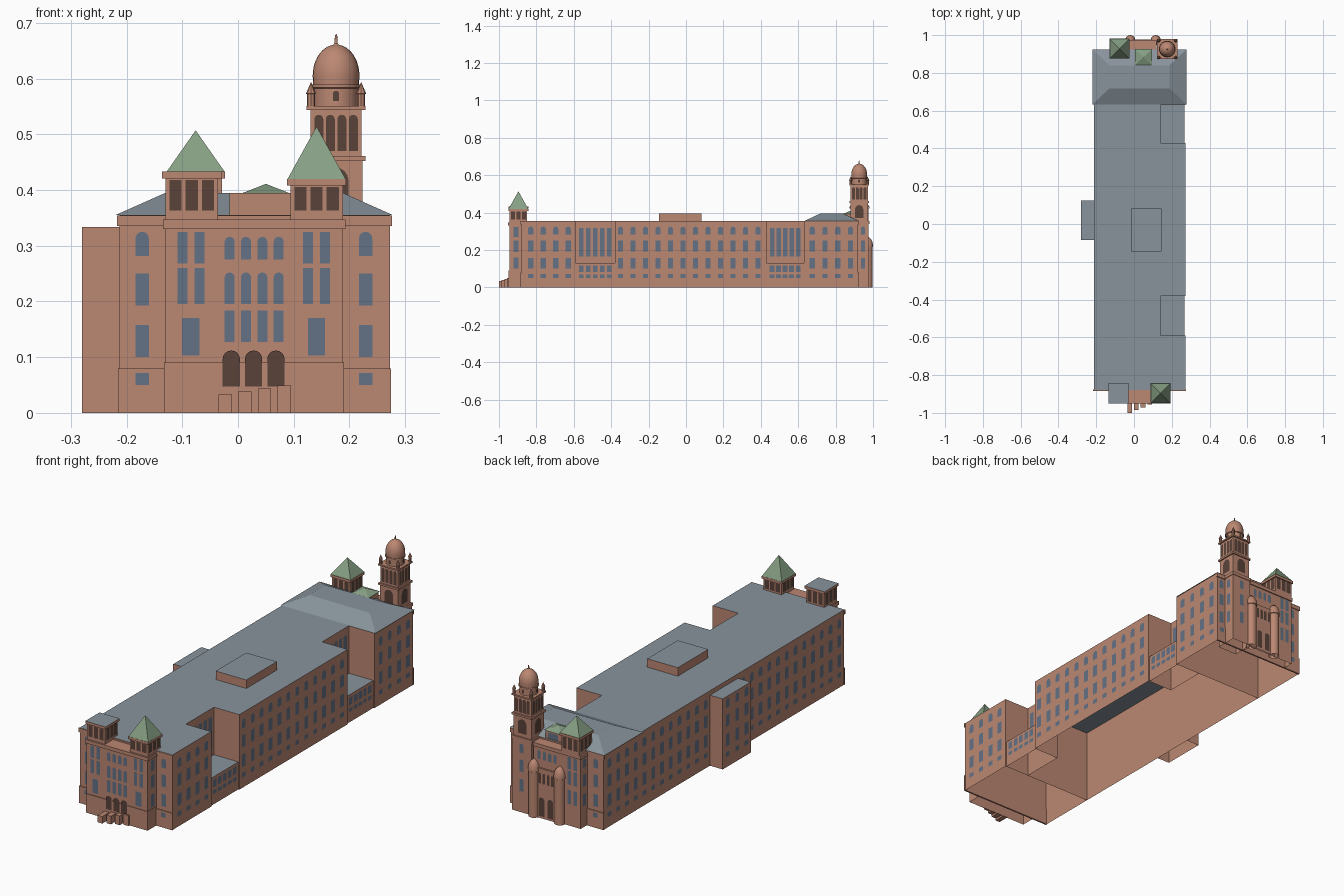
import bpy, bmesh, math
from mathutils import Vector

old = bpy.data.objects.get("Cube")
if old:
    bpy.data.objects.remove(old, do_unlink=True)


def material(name, rgb):
    m = bpy.data.materials.new(name)
    m.use_nodes = True
    m.diffuse_color = (*rgb, 1)
    m.node_tree.nodes["Principled BSDF"].inputs["Base Color"].default_value = (*rgb, 1)
    return m


BRICK = material("brick", (0.50, 0.245, 0.17))
SLATE = material("slate roof", (0.25, 0.295, 0.335))
GREEN = material("green copper", (0.24, 0.35, 0.23))
GLASS = material("blue glass", (0.125, 0.17, 0.235))
DARK = material("dark opening", (0.10, 0.055, 0.042))


def finish(name, bm, mat, roof=None):
    me = bpy.data.meshes.new(name)
    bm.to_mesh(me)
    bm.free()
    me.materials.append(mat)
    if roof:                      # upward faces take the roof colour
        me.materials.append(roof)
        for p in me.polygons:
            if p.normal.z > 0.9:
                p.material_index = 1
    ob = bpy.data.objects.new(name, me)
    bpy.context.collection.objects.link(ob)
    return ob


def box(name, x, y, z, mat=BRICK, roof=None, inset=(0, 0), hollow=False):
    """Box over three ranges; inset narrows the top, hollow drops the underside."""
    bm = bmesh.new()
    bmesh.ops.create_cube(bm, size=1)
    for v in bm.verts:
        top = v.co.z > 0
        sx, sy = (1 if v.co.x > 0 else -1), (1 if v.co.y > 0 else -1)
        hx = (x[1] - x[0]) / 2 - (inset[0] if top else 0)
        hy = (y[1] - y[0]) / 2 - (inset[1] if top else 0)
        v.co = (sum(x) / 2 + sx * hx, sum(y) / 2 + sy * hy, z[1] if top else z[0])
    if hollow:
        bm.normal_update()
        bmesh.ops.delete(bm, geom=[f for f in bm.faces if f.normal.z < -0.9], context="FACES")
    bmesh.ops.remove_doubles(bm, verts=bm.verts, dist=1e-5)
    return finish(name, bm, mat, roof)


def prism(name, outline, z0, z1, mat, roof):
    """Upright walls over an outline, with a roof and no underside."""
    bm = bmesh.new()
    low = [bm.verts.new((px, py, z0)) for px, py in outline]
    high = [bm.verts.new((px, py, z1)) for px, py in outline]
    n = len(outline)
    for i in range(n):
        j = (i + 1) % n
        bm.faces.new((low[i], low[j], high[j], high[i]))
    bm.faces.new(high)
    bm.normal_update()
    return finish(name, bm, mat, roof)


def lathe(name, cx, cy, profile, segs=24, mat=BRICK, smooth=True):
    bm = bmesh.new()
    rings = [[bm.verts.new((cx + r * math.cos(a), cy + r * math.sin(a), z))
              for a in (math.tau * k / segs for k in range(segs))] for r, z in profile]
    for a, b in zip(rings, rings[1:]):
        for i in range(segs):
            j = (i + 1) % segs
            bm.faces.new((a[i], a[j], b[j], b[i]))
    bmesh.ops.remove_doubles(bm, verts=bm.verts, dist=1e-5)
    bmesh.ops.recalc_face_normals(bm, faces=bm.faces)
    ob = finish(name, bm, mat)
    if smooth:
        bpy.ops.object.select_all(action="DESELECT")
        ob.select_set(True)
        bpy.context.view_layer.objects.active = ob
        bpy.ops.object.shade_smooth_by_angle(angle=math.radians(35))
    return ob


def windows(name, axis, side, pos, us, w, rows, mat=GLASS):
    """Thin panes on a wall facing side*axis; rows are (z0, z1, arched)."""
    bm = bmesh.new()
    at = pos + side * 0.002
    out = Vector((side, 0, 0) if axis == "x" else (0, side, 0))
    for u in us:
        for z0, z1, arched in rows:
            r = w / 2
            pts = [(u - r, z0), (u + r, z0)]
            if arched:
                pts += [(u + r * math.cos(math.pi * k / 8), z1 - r + r * math.sin(math.pi * k / 8))
                        for k in range(9)]
            else:
                pts += [(u + r, z1), (u - r, z1)]
            f = bm.faces.new([bm.verts.new((at, a, z) if axis == "x" else (a, at, z)) for a, z in pts])
            f.normal_update()
            if f.normal.dot(out) < 0:
                f.normal_flip()
    return finish(name, bm, mat)


def spread(a, b, n):
    return [a + (b - a) * k / (n - 1) for k in range(n)]


W, E = -0.213, 0.273            # outer side walls
S, N = -0.88, 0.92              # outer end walls
TOP = 0.355
REC = [(-0.59, -0.38), (0.43, 0.63)]

# Main body: two end blocks and a centre with two light wells
box("front_block", (W, E), (S, REC[0][0]), (0, TOP), roof=SLATE, hollow=True)
box("rear_block", (W, E), (REC[1][1], N), (0, TOP), roof=SLATE, hollow=True)
prism("centre_block", [(W, -0.59), (0.14, -0.59), (0.14, -0.38), (E, -0.38), (E, 0.43),
                       (0.14, 0.43), (0.14, 0.63), (W, 0.63)], 0, TOP, BRICK, SLATE)
for tag, ys in zip(("front", "rear"), REC):
    box(tag + "_well_base", (0.14, 0.268), ys, (0, 0.13), roof=SLATE, hollow=True)
box("side_annex", (-0.28, W), (-0.085, 0.125), (0, 0.334), roof=SLATE, hollow=True)
box("roof_house", (-0.015, 0.145), (-0.145, 0.083), (TOP, 0.395), roof=SLATE)
box("hip_roof", (-0.22, 0.278), (0.633, 0.925), (TOP, 0.395), GREEN, SLATE, inset=(0.09, 0.085))

# Plinths and cornices on the end walls
for tag, y, d in (("front", S, -1), ("rear", N, 1)):
    near = sorted((y - d * 0.004, y + d * 0.004))
    box(tag + "_plinth", (W - 0.002, E + 0.002), near, (0, 0.08))
    box(tag + "_cornice", (W - 0.004, E + 0.003), near, (0.335, TOP - 0.001))

# Side windows
ROWS = [(0.05, 0.072, False), (0.1, 0.158, False), (0.193, 0.25, False), (0.282, 0.325, True)]
windows("left_front_windows", "x", 1, E, spread(-0.83, -0.63, 4), 0.028, ROWS)
windows("left_centre_windows", "x", 1, E, spread(-0.35, 0.385, 12), 0.028, ROWS)
windows("left_rear_windows", "x", 1, E, spread(0.675, 0.88, 4), 0.028, ROWS)
windows("right_front_windows", "x", -1, W, spread(-0.84, -0.12, 12), 0.028, ROWS)
windows("right_rear_windows", "x", -1, W, spread(0.16, 0.88, 12), 0.028, ROWS)
windows("annex_windows", "x", -1, -0.28, spread(-0.05, 0.09, 3), 0.028, ROWS)
for tag, ys in zip(("front", "rear"), REC):
    us = spread(ys[0] + 0.03, ys[1] - 0.03, 5)
    windows(tag + "_well_windows", "x", 1, 0.14, us, 0.024, [(0.165, 0.318, False)])
    windows(tag + "_well_base_windows", "x", 1, 0.268, us[::1], 0.026,
            [(0.05, 0.068, False), (0.082, 0.118, False)])

# Corner bay windows at both ends
for tag, y, d in (("front", S, -1), ("rear", N, 1)):
    windows(tag + "_bay_windows", "y", d, y, (-0.172, 0.229 if d < 0 else 0.25), 0.024, ROWS[1:])
    windows(tag + "_bay_basement_windows", "y", d, y + d * 0.004,
            (-0.172, 0.229 if d < 0 else 0.25), 0.024, ROWS[:1])

# Front pavilion
PF = -0.945
box("front_pavilion", (-0.131, 0.188), (PF, S), (0, 0.335), hollow=True)
box("front_pavilion_plinth", (-0.133, 0.19), (PF - 0.003, S), (0, 0.09), hollow=True)
box("front_pavilion_cornice", (-0.135, 0.193), (PF - 0.006, S), (0.33, 0.347))
windows("pavilion_centre_windows", "y", -1, PF, spread(-0.015, 0.073, 4), 0.018,
        [(0.127, 0.184, False), (0.195, 0.252, True), (0.275, 0.316, True)])
windows("pavilion_side_windows", "y", -1, PF, (-0.1, -0.069, 0.126, 0.156), 0.018,
        [(0.195, 0.26, False), (0.268, 0.325, False)])
windows("pavilion_lower_windows", "y", -1, PF, (-0.085, 0.141), 0.031, [(0.103, 0.17, False)])
windows("entrance_arches", "y", -1, PF - 0.003, (-0.012, 0.028, 0.068), 0.031,
        [(0.047, 0.112, True)], DARK)
for side, x in ((-1, -0.131), (1, 0.188)):
    windows("pavilion_flank_windows", "x", side, x, (-0.908,), 0.026,
            [(0.1, 0.16, False), (0.19, 0.25, False), (0.27, 0.322, False)])
for k in range(4):
    x = -0.035 + 0.0353 * k
    box("entrance_step", (x, x + 0.024), (-1 + 0.0145 * k, PF), (0, 0.033 + 0.0055 * k))


# Small square turrets with open lanterns
def lantern(name, cx, cy, cap, apex=None):
    h = 0.047
    box(name + "_lantern", (cx - h, cx + h), (cy - h, cy + h), (0.335, cap - 0.012))
    box(name + "_cap", (cx - 0.053, cx + 0.053), (cy - 0.053, cy + 0.053), (cap - 0.012, cap),
        roof=SLATE)
    for axis, c, o in (("x", cx, cy), ("y", cy, cx)):
        for s in (-1, 1):
            windows(name + "_openings", axis, s, c + s * h, spread(o - 0.029, o + 0.029, 3), 0.022,
                    [(0.363, cap - 0.015, False)], DARK)
    if apex:
        box(name + "_spire", (cx - 0.052, cx + 0.052), (cy - 0.052, cy + 0.052), (cap, apex),
            GREEN, inset=(0.052, 0.052))


lantern("front_right_turret", -0.083, -0.896, 0.433)
lantern("front_left_turret", 0.141, -0.896, 0.42, 0.514)
lantern("rear_right_turret", -0.076, 0.928, 0.433, 0.507)

# Rear pavilion and porch between round turrets
PR = 0.97
box("rear_pavilion", (-0.127, 0.12), (N, PR), (0, 0.335), hollow=True)
box("rear_pavilion_cornice", (-0.131, 0.12), (N, PR + 0.005), (0.33, 0.347))
windows("rear_pavilion_windows", "y", 1, PR, spread(0.005, 0.09, 4), 0.016, [(0.275, 0.316, True)])
windows("rear_side_windows", "y", 1, PR, (-0.1, -0.069), 0.018,
        [(0.103, 0.17, False), (0.195, 0.26, False), (0.268, 0.325, False)])
windows("rear_flank_windows", "x", -1, -0.127, (0.945,), 0.024, ROWS[1:])
box("rear_porch", (-0.02, 0.115), (PR, 0.978), (0, 0.235), hollow=True)
windows("porch_openings", "y", 1, 0.978, spread(0.015, 0.08, 4), 0.013, [(0.165, 0.215, True)], DARK)
windows("porch_doors", "y", 1, 0.978, (0.025, 0.07), 0.028, [(0.01, 0.1, True)], DARK)
for x in (-0.02, 0.115):
    lathe("round_turret", x, 0.973, [(0.024, 0), (0.024, 0.215), (0.027, 0.217), (0.027, 0.225),
                                     (0.024, 0.243), (0.016, 0.258), (0, 0.272)], 20)
box("dormer", (0.008, 0.092), (0.845, 0.922), (TOP, 0.393))
box("dormer_roof", (0.004, 0.096), (0.84, 0.926), (0.393, 0.411), GREEN, inset=(0.046, 0.043))
windows("dormer_window", "y", 1, 0.922, (0.05,), 0.05, [(0.358, 0.385, False)])

# Great bell tower
TX, TY = 0.176, 0.926


def stage(name, h, z0, z1, **kw):
    return box(name, (TX - h, TX + h), (TY - h, TY + h), (z0, z1), **kw)


stage("tower_base", 0.051, 0, 0.347, hollow=True)
stage("tower_base_cornice", 0.054, 0.34, 0.355)
stage("tower_shaft", 0.047, 0.355, 0.455)
stage("tower_shaft_cornice", 0.053, 0.452, 0.461)
stage("tower_belfry", 0.046, 0.461, 0.545)
stage("tower_belfry_cornice", 0.053, 0.544, 0.551)
for axis, c, o in (("x", TX, TY), ("y", TY, TX)):
    for s in (-1, 1):
        windows("belfry_openings", axis, s, c + s * 0.046, spread(o - 0.031, o + 0.031, 4), 0.016,
                [(0.47, 0.535, True)], DARK)
        windows("shaft_openings", axis, s, c + s * 0.047, (o,), 0.044, [(0.372, 0.44, True)], DARK)
        if (axis, s) in (("x", 1), ("y", 1)):
            windows("tower_base_windows", axis, s, c + s * 0.051, (o + 0.02, ) if axis == "x" else (o,),
                    0.022, ROWS[1:])
lathe("tower_drum", TX, TY, [(0.04, 0.551), (0.04, 0.582), (0.044, 0.584), (0.044, 0.589), (0.03, 0.589)])
for axis, c, o in (("x", TX, TY), ("y", TY, TX)):
    for s in (-1, 1):
        windows("drum_openings", axis, s, c + s * 0.0395, (o,), 0.011, [(0.56, 0.578, True)], DARK)
dome = [(0.041, 0.587), (0.042, 0.605)]
dome += [(0.042 * math.cos(a), 0.605 + 0.056 * math.sin(a)) for a in spread(0.15, 1.45, 9)]
lathe("tower_dome", TX, TY, dome + [(0.003, 0.663), (0.002, 0.678), (0, 0.68)])
for sx in (-1, 1):
    for sy in (-1, 1):
        lathe("tower_pinnacle", TX + sx * 0.045, TY + sy * 0.045,
              [(0.007, 0.551), (0.007, 0.572), (0.009, 0.573), (0, 0.594)], 8, smooth=False)
